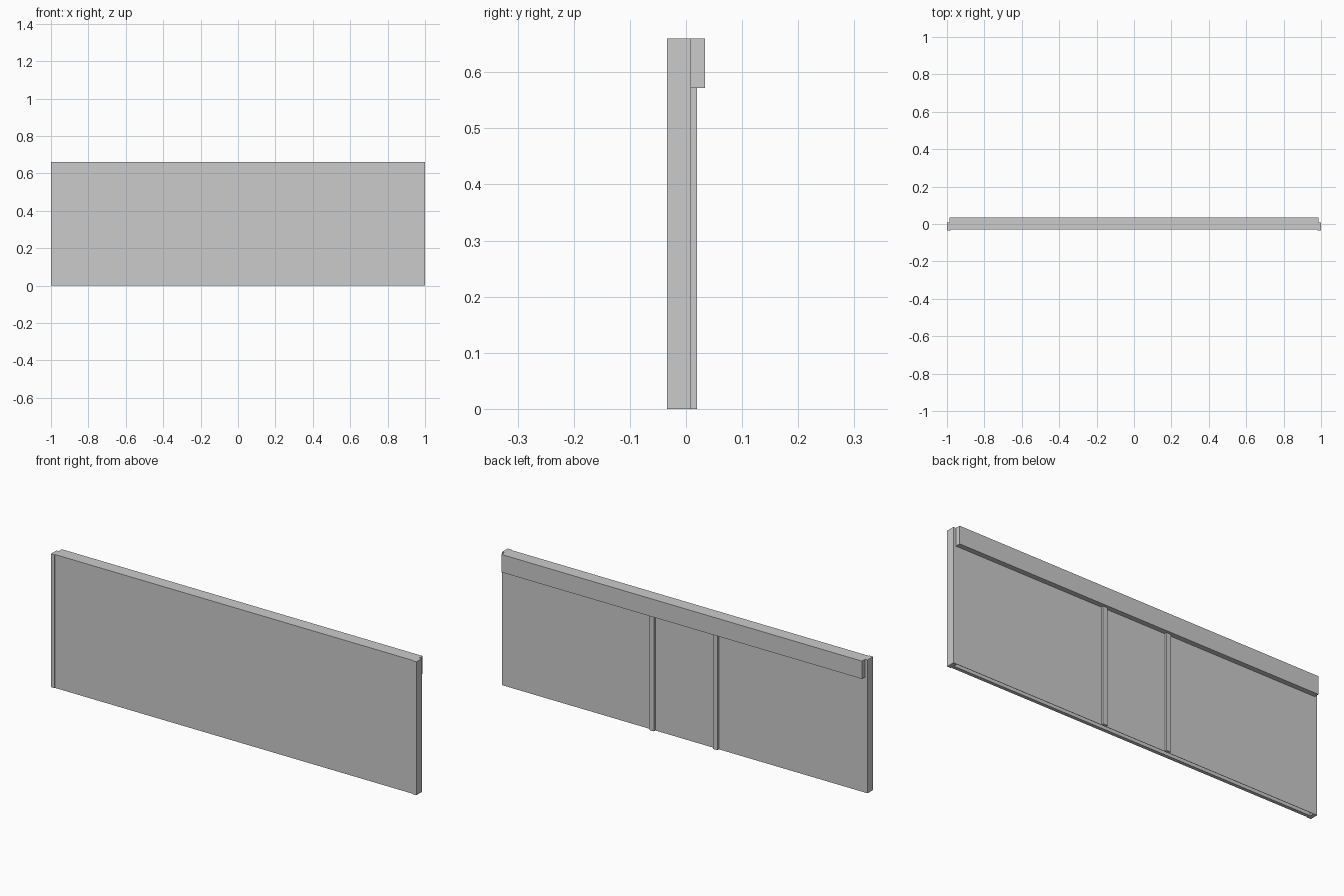
import bpy

if "Cube" in bpy.data.objects:
    bpy.data.objects.remove(bpy.data.objects["Cube"])


def box(name, x, y, z):
    """Axis-aligned box from (min, max) pairs."""
    (x0, x1), (y0, y1), (z0, z1) = x, y, z
    bpy.ops.mesh.primitive_cube_add(
        size=1, location=((x0 + x1) / 2, (y0 + y1) / 2, (z0 + z1) / 2))
    ob = bpy.context.object
    ob.name = name
    ob.scale = (x1 - x0, y1 - y0, z1 - z0)
    bpy.ops.object.transform_apply(location=True, rotation=True, scale=True)
    return ob


def mirrored(name, x, y, z):
    """Box plus its mirror image across x = 0."""
    ob = box(name, x, y, z)
    ob.modifiers.new("mirror_x", "MIRROR")
    return ob


H = 0.66
FRONT, BACK = -0.0335, 0.0085
INNER = 0.98

# end posts stand slightly proud of the front panel
mirrored("end_post", (INNER, 1), (FRONT, BACK), (0, H))

# hollow panel, open at the bottom
box("front_panel", (-INNER, INNER), (-0.03, -0.013), (0, H))
box("back_panel", (-INNER, INNER), (BACK - 0.002, BACK), (0, H))
box("top_cap", (-INNER, INNER), (-0.013, BACK - 0.002), (H - 0.015, H))

# rear top rail and vertical ribs
box("top_rail", (-0.987, 0.987), (BACK, 0.0335), (0.572, H))
mirrored("back_rib", (0.162, 0.186), (BACK, 0.02), (0, 0.572))
